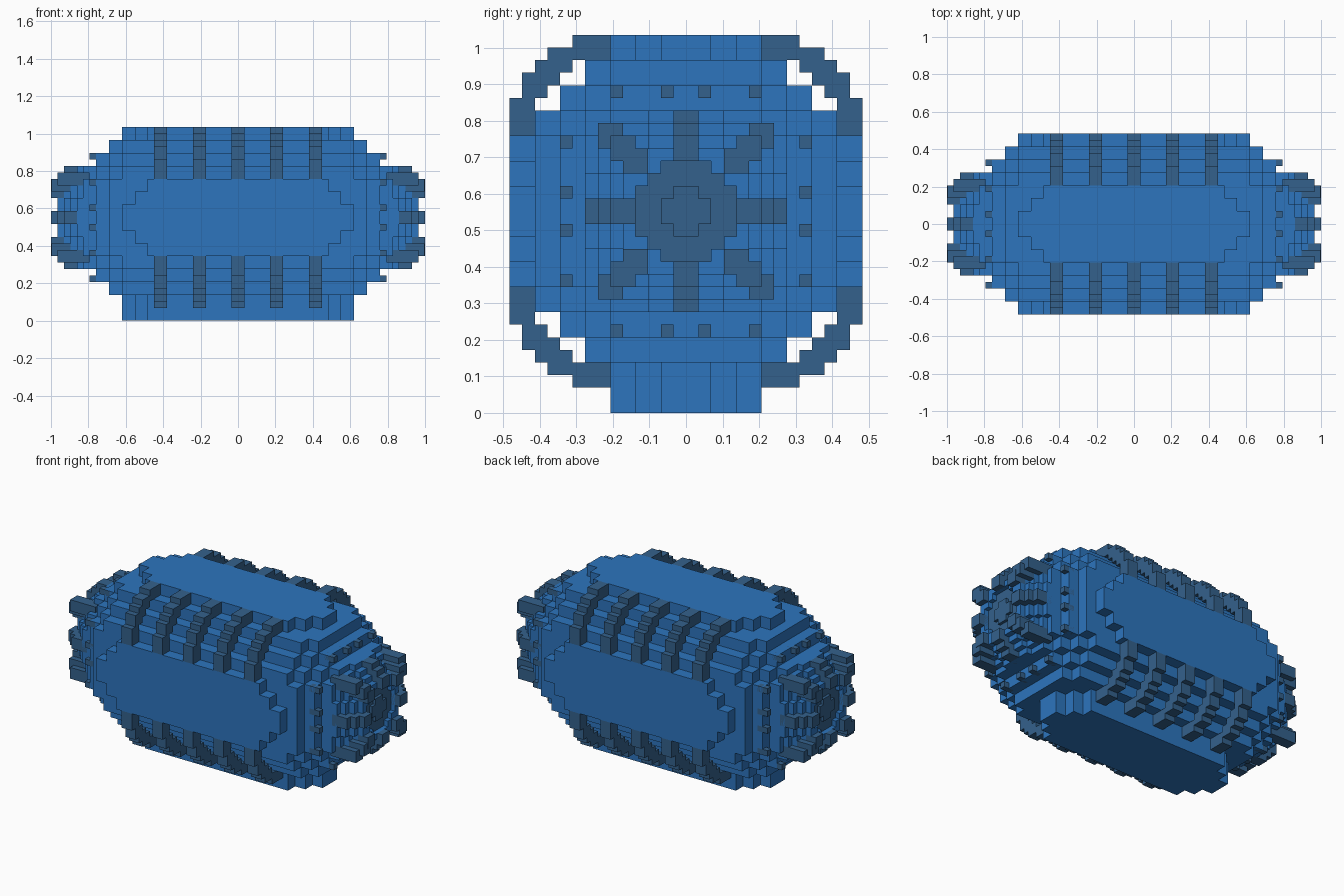
import bpy, bmesh
from mathutils import Vector

if "Cube" in bpy.data.objects:
    bpy.data.objects.remove(bpy.data.objects["Cube"], do_unlink=True)

U = 2 / 58            # half-block size, the modelling unit
CENTRE = 16 * U       # height of the hull axis


def material(name, rgb):
    m = bpy.data.materials.new(name)
    m.use_nodes = True
    m.diffuse_color = (*rgb, 1)
    m.node_tree.nodes["Principled BSDF"].inputs["Base Color"].default_value = (*rgb, 1)
    return m


BLUE = material("bright blue", (0.026, 0.178, 0.515))
SLATE = material("slate blue", (0.034, 0.120, 0.262))


def outline(steps):
    """Symmetric staircase outline from (half width, half height) steps, tallest first."""
    q = []
    for i, (a, b) in enumerate(steps):
        if i:
            q.append((steps[i - 1][0], b))
        q.append((a, b))
    q += [(a, -b) for a, b in reversed(q)]
    return q + [(-a, b) for a, b in reversed(q)]


def place(axis, p, d):
    a, b = p
    return Vector({"x": (d, a, b), "y": (a, d, b), "z": (a, b, d)}[axis]) * U


def prism(bm, steps, lo, hi, axis="x", hole=None):
    """Extrude a staircase outline along an axis, optionally with a matching hole."""
    def loops(s):
        return [[bm.verts.new(place(axis, p, d)) for p in outline(s)] for d in (lo, hi)]

    def bridge(r, s):
        for i in range(len(r)):
            j = (i + 1) % len(r)
            bm.faces.new((r[i], r[j], s[j], s[i]))

    a, b = loops(steps)
    bridge(a, b)
    if hole:
        c, d = loops(hole)
        bridge(c, d)
        bridge(a, c)
        bridge(b, d)
    else:
        bm.faces.new(a)
        bm.faces.new(b)


def box(bm, x, y, z):
    """Box from three (low, high) ranges."""
    v = bmesh.ops.create_cube(bm, size=1)["verts"]
    for p in v:
        p.co = Vector([(r[0] + r[1]) / 2 + c * (r[1] - r[0])
                       for r, c in zip((x, y, z), p.co)]) * U


def finish(bm, name, mat, mirror=""):
    bmesh.ops.recalc_face_normals(bm, faces=bm.faces)
    me = bpy.data.meshes.new(name)
    bm.to_mesh(me)
    bm.free()
    me.materials.append(mat)
    ob = bpy.data.objects.new(name, me)
    ob.location.z = CENTRE
    bpy.context.collection.objects.link(ob)
    if mirror:
        mod = ob.modifiers.new("mirror", "MIRROR")
        mod.use_axis = [c in mirror for c in "xyz"]
        mod.use_mirror_merge = False
    return ob


# Hull: stepped sections that shrink towards both ends
for name, half, steps in (
    ("hull_middle", 18, [(8, 12), (10, 10), (12, 8)]),
    ("hull_shoulder", 20, [(6, 12), (8, 10), (10, 8), (12, 6)]),
    ("hull_neck", 22, [(6, 10), (8, 8), (10, 6)]),
    ("hull_end", 24, [(6, 8), (8, 6)]),
):
    bm = bmesh.new()
    prism(bm, steps, -half, half)
    finish(bm, name, BLUE)

# Raised panels on four sides; the lower one is deeper and forms the base
WIDE = [(14, 6), (16, 4), (18, 2)]
for name, axis, lo, hi in (("front_panel", "y", -14, -12), ("back_panel", "y", 12, 14),
                           ("top_panel", "z", 12, 14), ("base_panel", "z", -16, -12)):
    bm = bmesh.new()
    prism(bm, WIDE, lo, hi, axis)
    finish(bm, name, BLUE)

# Ribs arching over the four long corners
ARCH = [(6, 9, 12, 14), (9, 11, 11, 13), (10, 12, 10, 12), (11, 13, 9, 11), (12, 14, 6, 9)]
for i, x in enumerate((-12, -6, 0, 6, 12)):
    bm = bmesh.new()
    for y0, y1, z0, z1 in ARCH:
        box(bm, (x - 1, x + 1), (y0, y1), (z0, z1))
    finish(bm, f"rib_{i + 1}", SLATE, "yz")

# Rounded end caps with a recessed hub
bm = bmesh.new()
prism(bm, [(3, 8), (5, 7), (6, 6), (7, 5), (8, 3)], 23.5, 25)
prism(bm, [(3, 7), (5, 6), (6, 5), (7, 3)], 24.5, 26)
prism(bm, [(3, 6), (5, 5), (6, 3)], 25.5, 27)
HUB = [(2, 4), (3, 3), (4, 2)]
prism(bm, [(3, 5), (4, 4), (5, 3)], 26.9, 28, hole=HUB)
finish(bm, "end_caps", BLUE, "x")

bm = bmesh.new()
prism(bm, HUB, 26.5, 27.2)
prism(bm, [(1, 2), (2, 1)], 27, 27.7)
finish(bm, "end_hubs", SLATE, "x")

# Eight clamps around each end: straight ones, then diagonal ones
bm = bmesh.new()
for r0, r1, tip in ((7, 8, 27), (6, 7, 28), (4, 6, 29)):
    for s in (-1, 1):
        span = tuple(sorted((s * r0, s * r1)))
        box(bm, (24, tip), (-1, 1), span)
        box(bm, (24, tip), span, (-1, 1))
finish(bm, "straight_clamps", SLATE, "x")

bm = bmesh.new()
for r0, r1, tip in ((5, 7, 28), (4, 6, 28.9), (3, 5, 29)):
    box(bm, (23, tip), (r0, r1), (r0, r1))
finish(bm, "diagonal_clamps", SLATE, "xyz")

# Small bolts around the neck
bm = bmesh.new()
for a in (1, 5):
    box(bm, (21, 23), (a, a + 1), (9, 10))
    box(bm, (21, 23), (9, 10), (a, a + 1))
finish(bm, "neck_bolts", SLATE, "xyz")
